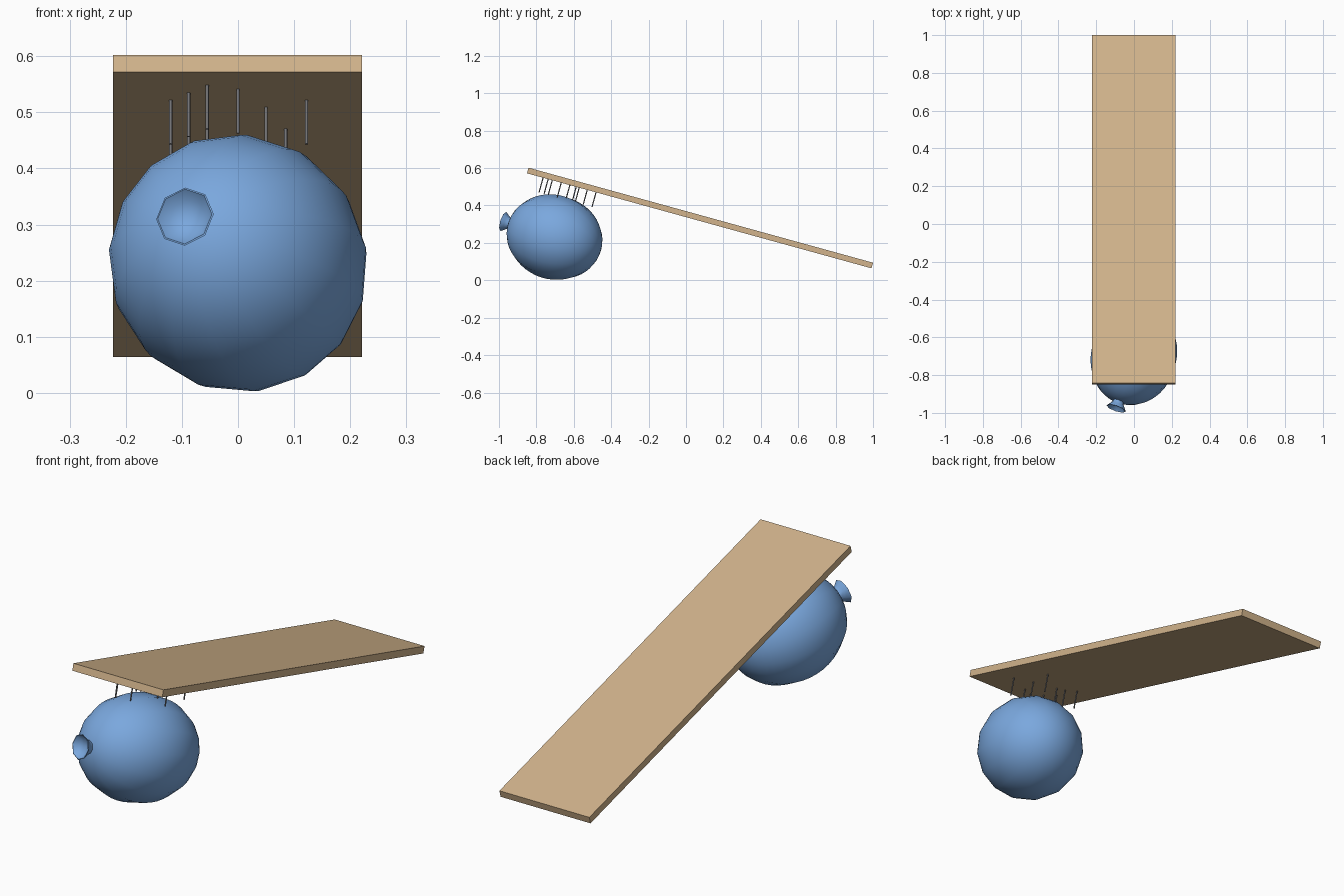
import bpy, bmesh, math
from mathutils import Vector, Matrix

if "Cube" in bpy.data.objects:
    bpy.data.objects.remove(bpy.data.objects["Cube"])

def material(name, rgb):
    m = bpy.data.materials.new(name)
    m.diffuse_color = (*rgb, 1)
    m.use_nodes = True
    m.node_tree.nodes["Principled BSDF"].inputs["Base Color"].default_value = m.diffuse_color
    return m

TAN = material("tan wood", (0.645, 0.456, 0.262))
BLUE = material("balloon blue", (0.195, 0.39, 0.73))
GREY = material("nail grey", (0.17, 0.17, 0.18))

def make(name, bm, mat, smooth=None):
    bmesh.ops.recalc_face_normals(bm, faces=bm.faces)
    me = bpy.data.meshes.new(name)
    bm.to_mesh(me)
    bm.free()
    ob = bpy.data.objects.new(name, me)
    bpy.context.collection.objects.link(ob)
    me.materials.append(mat)
    if smooth:
        bpy.ops.object.select_all(action='DESELECT')
        ob.select_set(True)
        bpy.context.view_layer.objects.active = ob
        bpy.ops.object.shade_smooth_by_angle(angle=math.radians(smooth))
    return ob

# Sloping board
SLOPE = math.atan2(0.508, 1.842)
TILT = Matrix.Rotation(-SLOPE, 4, 'X')
bm = bmesh.new()
bmesh.ops.create_cube(bm, size=1, matrix=Matrix.Translation((-0.001, 0.075, 0.333)) @ TILT
                      @ Matrix.Diagonal((0.444, 1.911, 0.031, 1)))
make("board", bm, TAN)

# Nails hanging square to the underside of the board
def underside(y):
    return 0.573 - math.tan(SLOPE) * (y + 0.85)

NAIL = 0.085
spots = [(-0.055, -0.763), (0, -0.736), (-0.088, -0.714), (-0.12, -0.666), (0.122, -0.666),
         (0.05, -0.62), (-0.055, -0.586), (-0.088, -0.57), (-0.12, -0.527), (0.085, -0.48)]
bm = bmesh.new()
for x, y in spots:
    place = Matrix.Translation((x, y, underside(y) + 0.003)) @ TILT @ Matrix.Translation((0, 0, -NAIL / 2))
    bmesh.ops.create_cone(bm, cap_ends=True, segments=8, radius1=0.003, radius2=0.003,
                          depth=NAIL, matrix=place)
make("nails", bm, GREY, 50)

# Balloon and knot are turned around one tilted axis
CENTRE = Vector((0, -0.703, 0.231))
AXIS = Vector((-0.314, -0.908, 0.276)).normalized()
UP = (Vector((0, 0, 1)) - AXIS * AXIS.z).normalized()
SIDE = UP.cross(AXIS)

def turned(name, profile, sides, start, mat, smooth):
    """Revolve (distance along axis, radius) points; radius 0 makes a pole."""
    bm = bmesh.new()
    rings = []
    for t, r in profile:
        angles = [start + 2 * math.pi * i / sides for i in range(sides)] if r > 0 else [0]
        rings.append([bm.verts.new(CENTRE + AXIS * t + (UP * math.cos(a) + SIDE * math.sin(a)) * r)
                      for a in angles])
    for a, b in zip(rings, rings[1:]):
        for i in range(sides):
            loop = [a[i % len(a)], a[(i + 1) % len(a)], b[(i + 1) % len(b)], b[i % len(b)]]
            bm.faces.new(list(dict.fromkeys(loop)))
    return make(name, bm, mat, smooth)

STEPS = 24
body = [(-0.262 * math.cos(math.pi * i / STEPS),
         0.227 * math.sin(math.pi * i / STEPS) if 0 < i < STEPS else 0) for i in range(STEPS + 1)]
turned("balloon", body, 15, math.radians(5), BLUE, 60)

# Flared, hollow knot
knot = [(0.25, 0.028), (0.268, 0.03), (0.282, 0.04), (0.301, 0.054),
        (0.302, 0.051), (0.284, 0.036), (0.272, 0)]
turned("balloon_knot", knot, 8, math.radians(-5), BLUE, 40)
